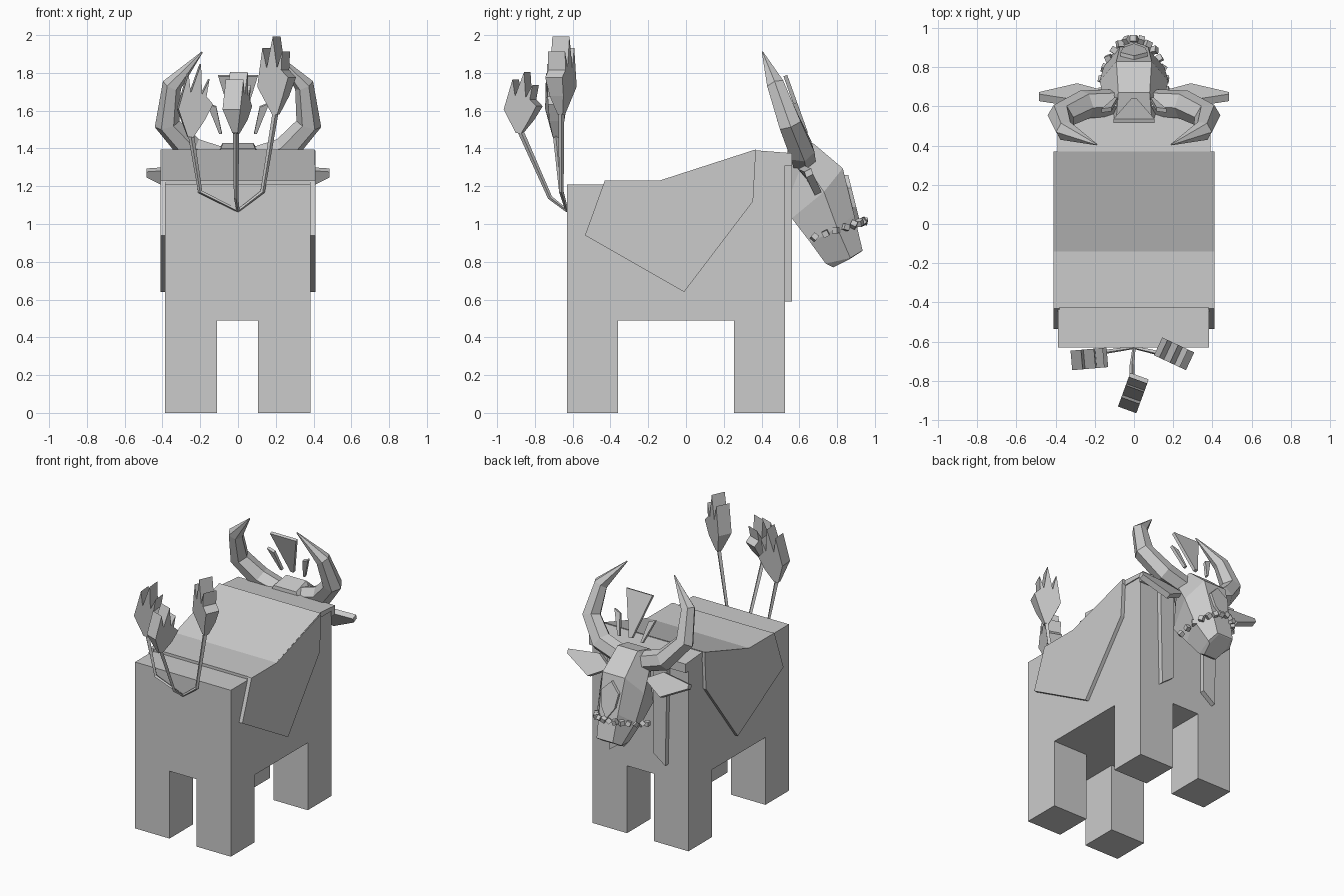
import bpy, bmesh, math
from mathutils import Vector, Matrix

if "Cube" in bpy.data.objects:
    bpy.data.objects.remove(bpy.data.objects["Cube"])


def loft(name, rings, mirror=False):
    """Skin closed rings of 3D points, cap both ends, optionally mirror in x."""
    bm = bmesh.new()
    for sx in ((1, -1) if mirror else (1,)):
        vs = [[bm.verts.new((p[0] * sx, p[1], p[2])) for p in r] for r in rings]
        n = len(rings[0])
        for a, b in zip(vs, vs[1:]):
            for i in range(n):
                j = (i + 1) % n
                bm.faces.new((a[i], a[j], b[j], b[i]))
        bm.faces.new(vs[0][::-1])
        bm.faces.new(vs[-1])
    bmesh.ops.recalc_face_normals(bm, faces=bm.faces)
    me = bpy.data.meshes.new(name)
    bm.to_mesh(me)
    bm.free()
    ob = bpy.data.objects.new(name, me)
    bpy.context.collection.objects.link(ob)
    return ob


def side_prism(name, yz, x0, x1, mirror=False):
    return loft(name, [[(x, y, z) for y, z in yz] for x in (x0, x1)], mirror)


def front_prism(name, xz, y0, y1, mirror=False):
    return loft(name, [[(x, y, z) for x, z in xz] for y in (y0, y1)], mirror)


def tube(name, path, radii, sides, mirror=False):
    pts = [Vector(p) for p in path]
    rings = []
    for i, p in enumerate(pts):
        t = (pts[min(i + 1, len(pts) - 1)] - pts[max(i - 1, 0)]).normalized()
        u = t.cross(Vector((0, 1, 0.3))).normalized()
        v = t.cross(u)
        rings.append([p + radii[i] * (u * math.cos(a) + v * math.sin(a))
                      for a in [2 * math.pi * k / sides for k in range(sides)]])
    return loft(name, rings, mirror)


# Body and legs
side_prism("body", [(-.63, .49), (-.63, 1.21), (-.14, 1.21), (.37, 1.37), (.525, 1.37), (.525, .49)],
           -.387, .383)
for label, y0, y1 in (("rear", -.63, -.36), ("fore", .255, .525)):
    for side, x0, x1 in (("left", -.387, -.11), ("right", .107, .383)):
        side_prism(f"{label}_leg_{side}", [(y0, 0), (y1, 0), (y1, .49), (y0, .49)], x0, x1)

# Blanket over the back with hanging side panels
side_prism("blanket_top", [(-.425, 1.2), (-.425, 1.23), (-.14, 1.23), (.37, 1.395), (.37, 1.36), (-.14, 1.2)],
           -.41, .405)
side_prism("blanket_side", [(-.43, 1.23), (-.14, 1.23), (.37, 1.39), (.355, 1.12), (-.01, .64), (-.535, .94)],
           .38, .41, True)

# Collar across the shoulders and two front straps
side_prism("collar", [(.37, 1.39), (.56, 1.375), (.56, 1.31), (.52, 1.31), (.52, 1.35), (.37, 1.35)], -.39, .39)
front_prism("chest_strap", [(.13, 1.32), (.24, 1.32), (.225, .59), (.13, .66)], .52, .56, True)


# Head: hexagonal-section rings from crown to muzzle
def head_ring(front, mid, back):
    half = [front, mid, back]
    return [(w, y, z) for w, y, z in half] + [(-w, y, z) for w, y, z in half[::-1]]


loft("head", [
    head_ring((.09, .54, 1.40), (.11, .53, 1.36), (.09, .53, 1.30)),
    head_ring((.08, .67, 1.43), (.15, .62, 1.33), (.11, .56, 1.18)),
    head_ring((.09, .83, 1.295), (.175, .73, 1.17), (.13, .56, 1.03)),
    head_ring((.075, .89, 1.05), (.155, .80, .98), (.10, .66, .90)),
    head_ring((.065, .935, .86), (.09, .87, .82), (.06, .74, .79)),
    head_ring((.05, .93, .855), (.07, .86, .81), (.05, .78, .77))])

# Face plate
loft("face_plate", [[(x, .853 + (1.25 - z) * .25 + d, z) for x, z in
                     ((0, 1.26), (.07, 1.19), (.055, 1.09), (0, 1.01), (-.055, 1.09), (-.07, 1.19))]
                    for d in (-.02, .008)])

# Beads strung round the muzzle
for i in range(15):
    t = math.radians(-90 + 180 * i / 14)
    c = Vector((.165 * math.sin(t), .68 + .265 * math.cos(t), .93 + .085 * math.cos(t)))
    bpy.ops.mesh.primitive_cube_add(size=.032, location=c, rotation=(i * .7, i * .4, -t))
    bpy.context.object.name = f"bead_{i + 1}"

# Ears: tilted leaf shapes
loft("ear", [[(x, y + d, z + d * .5) for x, y, z in
              ((.14, .66, 1.24), (.26, .61, 1.30), (.485, .645, 1.285), (.485, .655, 1.255), (.29, .70, 1.16))]
             for d in (-.018, .018)], True)

# Horns
tube("horn", [(.09, .62, 1.34), (.25, .61, 1.39), (.375, .55, 1.53), (.35, .475, 1.735), (.19, .405, 1.91)],
     [.07, .075, .068, .052, .004], 6, True)


# Crest wedges between the horns
def wedge(name, xz, mirror=False):
    loft(name, [[(x, .63 - (z - 1.49) * .36 + d, z + d * .36) for x, z in xz] for d in (-.008, .012)], mirror)


wedge("crest_centre", [(-.105, 1.785), (.105, 1.785), (.012, 1.49), (-.012, 1.49)])
wedge("crest_side", [(.165, 1.64), (.115, 1.62), (.085, 1.48), (.1, 1.48)], True)

# Three tails: thin stems ending in spiky tufts
TUFT = [(-.015, 0), (-.085, .15), (-.055, .36), (-.03, .25), (.005, .42),
        (.03, .25), (.06, .34), (.055, .24), (.095, .2), (.06, .1), (.015, 0)]


def tail(name, path, turn, scale, tilt):
    tube(name + "_stem", path, [.008, .012, .016], 4)
    m = (Matrix.Translation(path[-1]) @ Matrix.Rotation(math.radians(turn), 4, 'Z')
         @ Matrix.Rotation(math.radians(tilt), 4, 'Y'))
    loft(name + "_tuft", [[m @ Vector((u, s * min(.05, .015 + .25 * w), w * scale - .02)) for u, w in TUFT]
                          for s in (-1, 1)])


root = (0, -.63, 1.07)
tail("tail_right", [root, (.13, -.66, 1.17), (.2, -.66, 1.6)], -25, .98, 0)
tail("tail_left", [root, (-.2, -.66, 1.17), (-.25, -.69, 1.48)], 5, .93, 7)
tail("tail_middle", [root, (-.01, -.72, 1.14), (-.01, -.88, 1.5)], 70, .78, 7)
